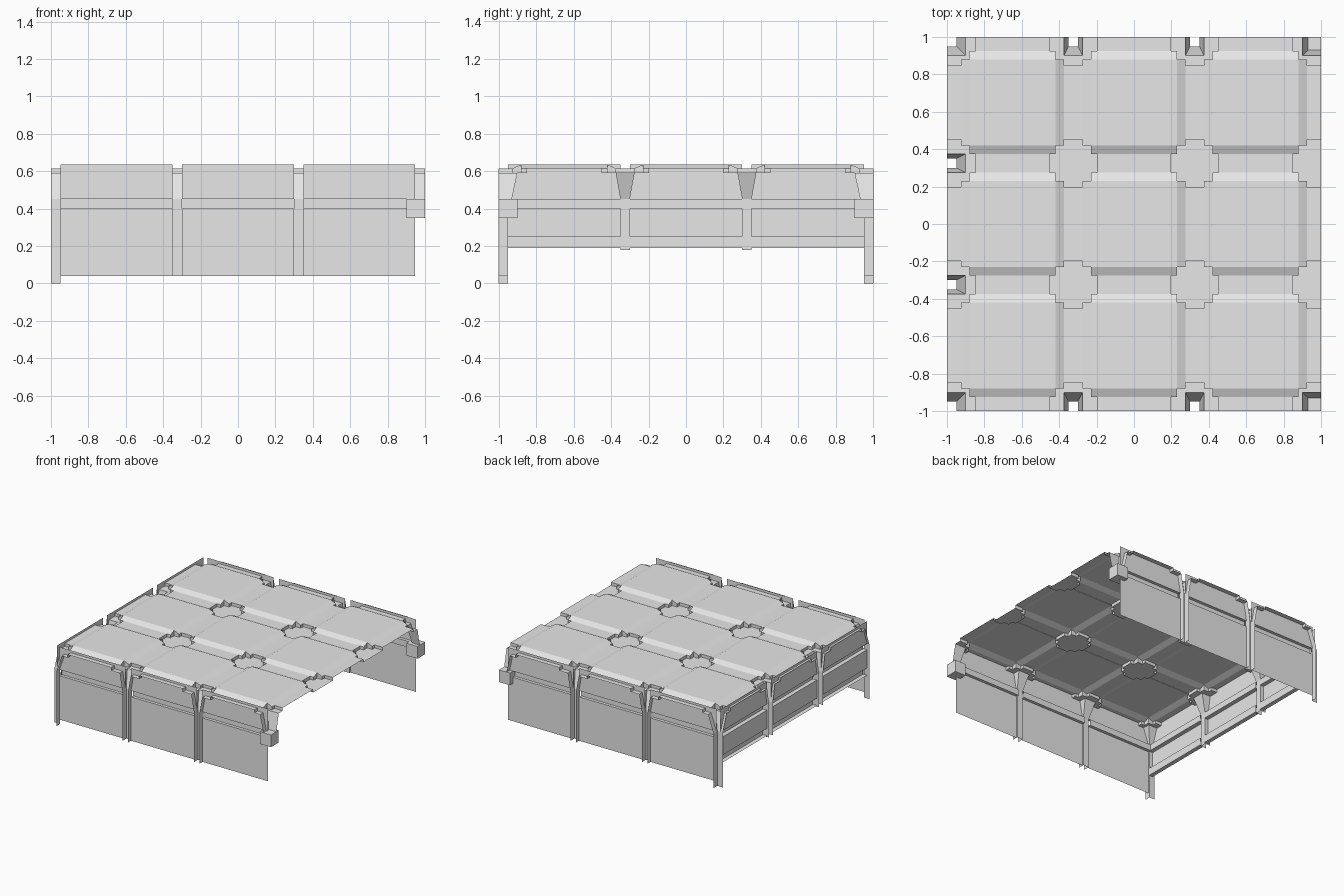
import bpy, bmesh

cube = bpy.data.objects.get("Cube")
if cube:
    bpy.data.objects.remove(cube, do_unlink=True)

grey = bpy.data.materials.new("plain_grey")
grey.use_nodes = True
grey.diffuse_color = (0.8, 0.8, 0.8, 1)
grey.node_tree.nodes["Principled BSDF"].inputs["Base Color"].default_value = (0.8, 0.8, 0.8, 1)

NODES = (-0.975, -0.325, 0.325, 0.975)   # joint lines of the three by three grid
MID = NODES[1:3]
TROUGH, PANEL, PAN = 0.615, 0.635, 0.59  # roof levels
FLAT, RIM, ARM = 0.05, 0.095, 0.127      # distances from a joint line


def finish(name, bm):
    bmesh.ops.remove_doubles(bm, verts=bm.verts, dist=0.0005)
    mesh = bpy.data.meshes.new(name)
    bm.to_mesh(mesh)
    bm.free()
    mesh.materials.append(grey)
    obj = bpy.data.objects.new(name, mesh)
    bpy.context.collection.objects.link(obj)
    return obj


def quad(bm, *points):
    bm.faces.new([bm.verts.new(p) for p in points])


def loft(name, rings):
    """Skin open cross-sections, one after another."""
    bm = bmesh.new()
    for low, high in zip(rings, rings[1:]):
        for i in range(len(low) - 1):
            quad(bm, low[i], low[i + 1], high[i + 1], high[i])
    return finish(name, bm)


def side_point(side, u, depth, z):
    """Place a point along a wall at a depth inward from the outer limit."""
    return {"front": (u, depth - 1, z), "back": (u, 1 - depth, z),
            "right": (depth - 1, u, z)}[side]


# Roof grid: raised panels, sloped troughs and sunken cross-shaped joint pans
def gap(v):
    return min(abs(v - n) for n in NODES)


def height(x, y):
    t = min(1, max(0, (min(gap(x), gap(y)) - FLAT) / (RIM - FLAT)))
    return TROUGH + t * (PANEL - TROUGH)


def in_pan(x, y):
    near, far = sorted((gap(x), gap(y)))
    return far < RIM or (far < ARM and near < FLAT)


def in_hole(x, y):
    def hit(v):
        return abs(v) > 0.9 or gap(v) < FLAT
    return hit(x) and hit(y) and (x < -0.9 or abs(y) > 0.9)


cuts = {-1.0, 1.0, -0.9, 0.9}
for n in NODES:
    for off in (FLAT, RIM, ARM):
        cuts |= {round(v, 4) for v in (n - off, n + off) if abs(v) < 1}
cuts = sorted(cuts)
spans = list(zip(cuts, cuts[1:]))

roof, pans = bmesh.new(), bmesh.new()
for x0, x1 in spans:
    for y0, y1 in spans:
        cx, cy = (x0 + x1) / 2, (y0 + y1) / 2
        ring = [(x0, y0), (x1, y0), (x1, y1), (x0, y1)]
        if not in_pan(cx, cy):
            quad(roof, *[(x, y, height(x, y)) for x, y in ring])
            continue
        if not in_hole(cx, cy):
            quad(pans, *[(x, y, PAN) for x, y in ring])
        # upright rim wherever the pan meets the roof
        for i in range(4):
            a, b = ring[i], ring[(i + 1) % 4]
            mx, my = (a[0] + b[0]) / 2, (a[1] + b[1]) / 2
            ox, oy = mx + (mx - cx) * 0.1, my + (my - cy) * 0.1
            if max(abs(ox), abs(oy)) < 1 and not in_pan(ox, oy):
                quad(pans, (*a, PAN), (*b, PAN), (*b, height(*b)), (*a, height(*a)))
finish("roof_panels", roof)
finish("joint_pans", pans)


# Walls: sheets with inward rail channels, split at the pillars
def wall(side, profile, end):
    edges = [-0.95, MID[0] - 0.025, MID[0] + 0.025, MID[1] - 0.025, MID[1] + 0.025, end]
    for i in range(0, 6, 2):
        loft(f"{side}_wall_{i // 2 + 1}",
             [[side_point(side, u, d, z) for d, z in profile] for u in edges[i:i + 2]])


def rail(sheet, back, low, high):
    return [(sheet, low), (back, low), (back, high), (sheet, high)]


for side in ("front", "back"):
    wall(side, [(0.04, 0.04)] + rail(0.04, 0.065, 0.4, 0.45) + [(0.04, PANEL)], 0.945)
wall("right", rail(0.02, 0.055, 0.19, 0.25) + rail(0.02, 0.055, 0.4, 0.45) + [(0.02, PANEL)], 0.95)


# Pillars: channels open to the outside, flaring into brackets under the roof
def pillar(side, u, bottom):
    rings = []
    for z, half, depth in ((bottom, 0.025, 0.05), (0.45, 0.025, 0.05), (PAN, 0.05, 0.1)):
        rings.append([side_point(side, u + s * half, d, z)
                      for s, d in ((-1, 0), (-1, depth), (1, depth), (1, 0))])
    loft(f"{side}_pillar", rings)


for u in MID:
    pillar("front", u, 0.04)
    pillar("back", u, 0.04)
    pillar("right", u, 0.18)


# Corner posts: angle sections with the same flare
def corner(name, sx, sy, sections):
    loft(name, [[(sx, sy * (1 - w), z), (sx * (1 - w), sy * (1 - w), z), (sx * (1 - w), sy, z)]
                for z, w in sections])


for sy, label in ((-1, "front"), (1, "back")):
    corner(f"{label}_corner_post", -1, sy, ((0, 0.05), (0.45, 0.05), (PAN, 0.1)))
    corner(f"{label}_end_bracket", 1, sy, ((0.45, 0.07), (PAN, 0.1)))
    # end block below the bracket on the open side
    bm = bmesh.new()
    bmesh.ops.create_cube(bm, size=0.1)
    bmesh.ops.translate(bm, verts=bm.verts, vec=(0.95, sy * 0.95, 0.4))
    finish(f"{label}_end_block", bm)
